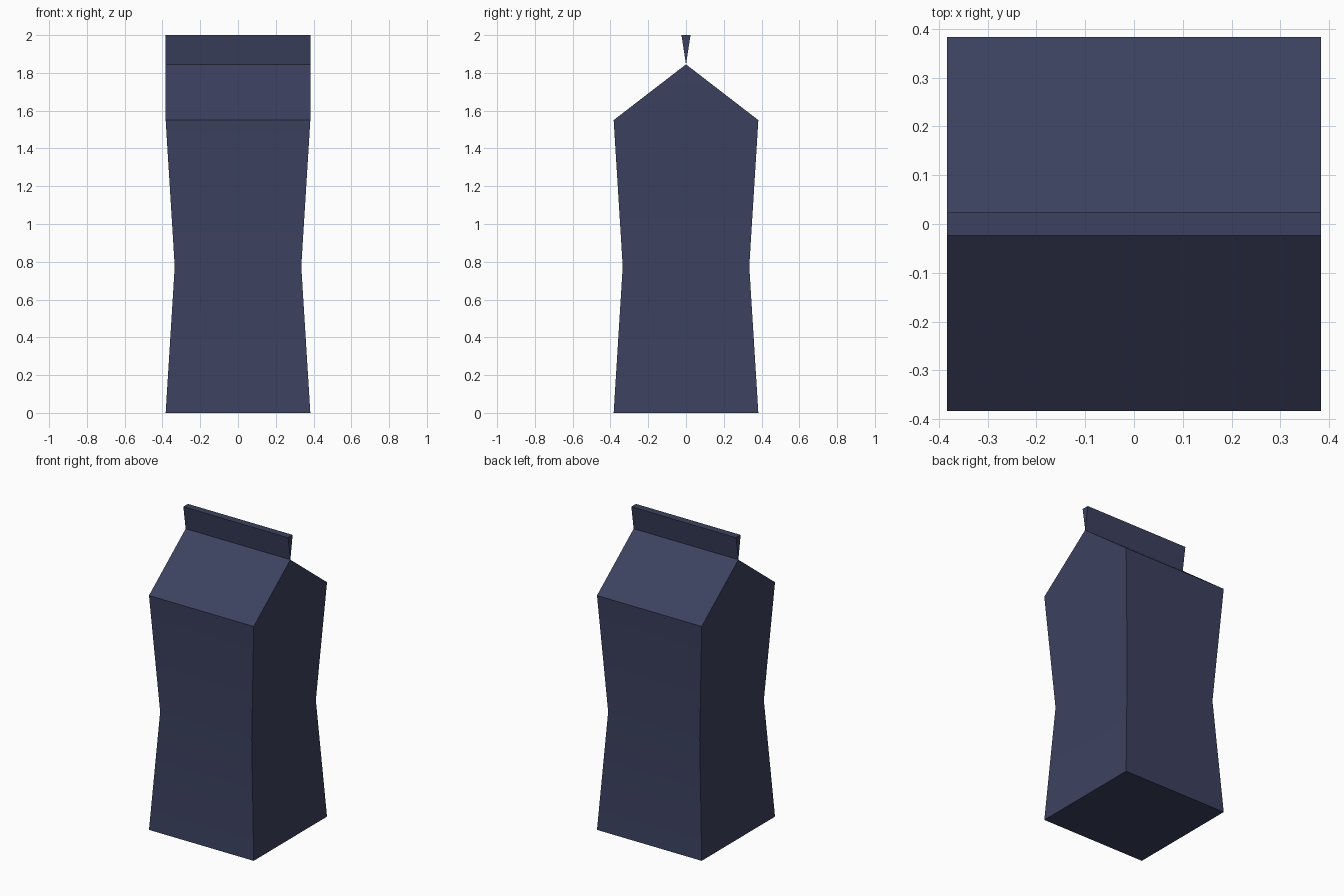
import bpy, bmesh, math

if "Cube" in bpy.data.objects:
    bpy.data.objects.remove(bpy.data.objects["Cube"])

HALF, WAIST, EAVE, RIDGE, TOP, FIN = 0.383, 0.335, 1.55, 1.845, 2.0, 0.024

navy = bpy.data.materials.new("navy card")
navy.diffuse_color = (0.045, 0.053, 0.115, 1)
navy.use_nodes = True
navy.node_tree.nodes["Principled BSDF"].inputs["Base Color"].default_value = navy.diffuse_color


def loft(name, sections):
    """Join rectangles (half x, half y, z) from bottom to top; half y = 0 gives a ridge."""
    bm = bmesh.new()
    rings = [[bm.verts.new((sx * hx, sy * hy, z))
              for sx, sy in ((-1, -1), (1, -1), (1, 1), (-1, 1))]
             for hx, hy, z in sections]
    bm.faces.new(rings[0][::-1])
    bm.faces.new(rings[-1])
    for low, high in zip(rings, rings[1:]):
        for i in range(4):
            j = (i + 1) % 4
            bm.faces.new((low[i], low[j], high[j], high[i]))
    # collapse ridges to single edges
    bmesh.ops.remove_doubles(bm, verts=bm.verts, dist=0.0001)
    bmesh.ops.recalc_face_normals(bm, faces=bm.faces)
    mesh = bpy.data.meshes.new(name)
    bm.to_mesh(mesh)
    bm.free()
    mesh.materials.append(navy)
    obj = bpy.data.objects.new(name, mesh)
    bpy.context.collection.objects.link(obj)
    bpy.ops.object.select_all(action='DESELECT')
    obj.select_set(True)
    bpy.context.view_layer.objects.active = obj
    bpy.ops.object.shade_smooth_by_angle(angle=math.radians(20))
    return obj


# Pinched carton body with gabled roof
loft("carton_body", [(HALF, HALF, 0), (WAIST, WAIST, 0.775),
                     (HALF, HALF, EAVE), (HALF, 0, RIDGE)])

# Sealed fin flaring up from the ridge
loft("top_seal", [(HALF, 0, RIDGE), (HALF, FIN, TOP)])
